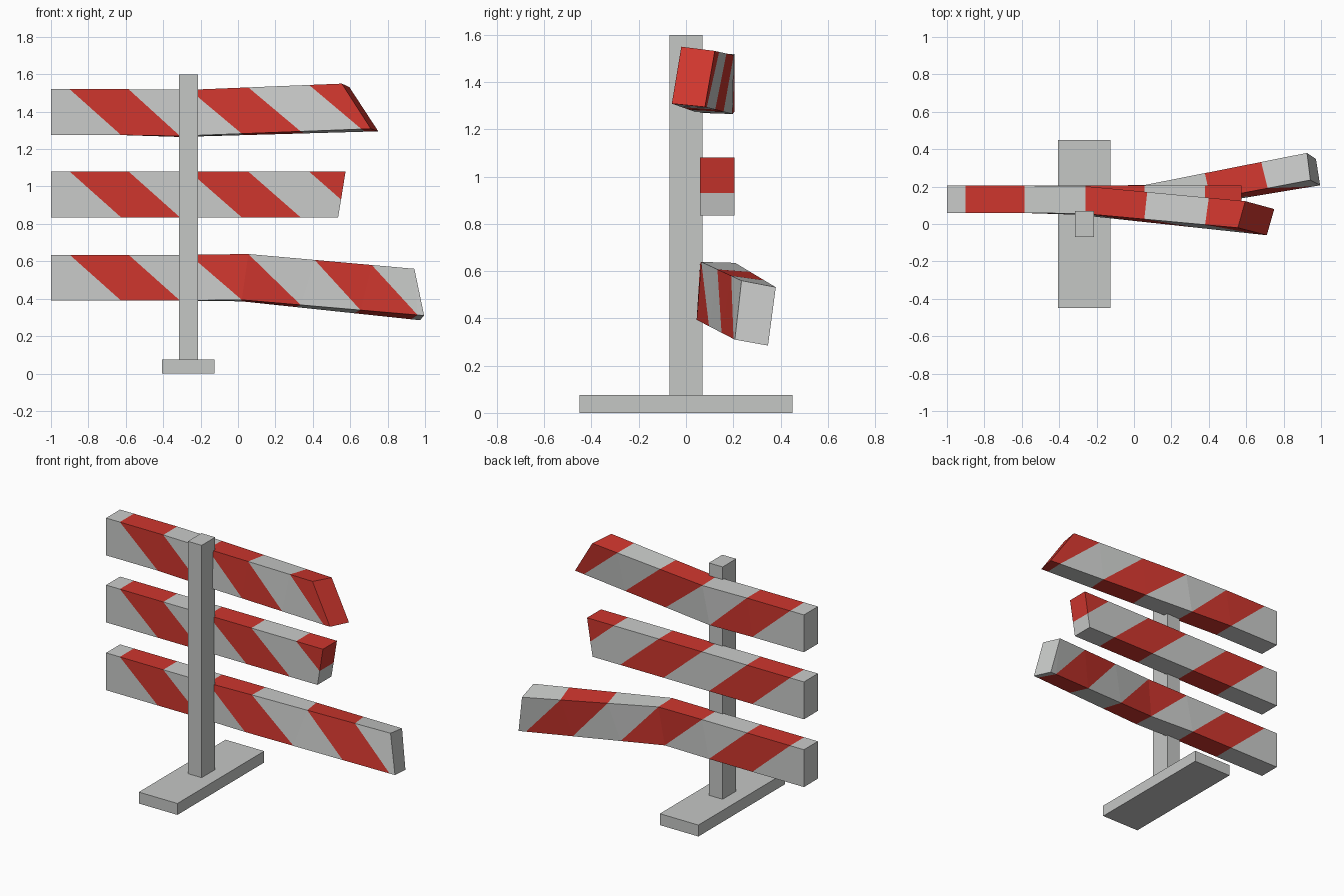
import bpy, bmesh
from mathutils import Vector

if "Cube" in bpy.data.objects:
    bpy.data.objects.remove(bpy.data.objects["Cube"])


def material(name, rgb):
    m = bpy.data.materials.new(name)
    m.diffuse_color = (*rgb, 1)
    m.use_nodes = True
    m.node_tree.nodes["Principled BSDF"].inputs["Base Color"].default_value = m.diffuse_color
    return m


GREY = material("post grey", (0.56, 0.57, 0.56))
PALE = material("board grey", (0.59, 0.60, 0.59))
RED = material("stripe red", (0.62, 0.037, 0.027))


def finish(name, bm, mats):
    mesh = bpy.data.meshes.new(name)
    bmesh.ops.recalc_face_normals(bm, faces=bm.faces)
    bm.to_mesh(mesh)
    bm.free()
    for m in mats:
        mesh.materials.append(m)
    bpy.context.collection.objects.link(bpy.data.objects.new(name, mesh))


def box(name, lo, hi):
    bm = bmesh.new()
    bmesh.ops.create_cube(bm, size=1)
    for v in bm.verts:
        v.co = [(a + b) / 2 + c * (b - a) for a, b, c in zip(lo, hi, v.co)]
    finish(name, bm, [GREY])


def board(name, rings):
    """rings: (top front, top back, bottom back, bottom front); colours alternate."""
    bm = bmesh.new()

    def face(pts, mat):
        pts = [Vector(p) for p in pts]
        pts = [p for i, p in enumerate(pts) if (p - pts[i - 1]).length > 1e-5]
        if len(pts) > 2:
            bm.faces.new([bm.verts.new(p) for p in pts]).material_index = mat

    colours = []
    for i, (a, b) in enumerate(zip(rings, rings[1:])):
        col = b[4]
        # front and back split along the bend diagonal
        for t, u in ((0, 3), (1, 2)):
            face([a[t], b[t], a[u]], col)
            face([b[t], b[u], a[u]], col)
        face([a[0], a[1], b[1], b[0]], col)
        face([a[3], a[2], b[2], b[3]], col)
    face(rings[0][:4], 0)
    face(rings[-1][:4], rings[-1][4])
    bmesh.ops.remove_doubles(bm, verts=bm.verts, dist=1e-4)
    finish(name, bm, [PALE, RED])


YF, YB, H = 0.06, 0.205, 0.245


def straight(xt, xb, z, col, zb=None):
    zb = z if zb is None else zb
    return ((xt, YF, z + H), (xt, YB, z + H), (xb, YB, zb), (xb, YF, zb), col)


def bent(xt, xb, z, col, bend, dips, end, skew):
    """Ring on a board that turns at x = bend (top, bottom) towards its end quad."""
    pts = []
    for i, p in enumerate(straight(xt, xb, z, col)[:4]):
        bx, p, e = bend[i > 1], Vector(p), Vector(end[i])
        if p.x > bx - 0.01:
            x = p.x + (skew * min(1, max(0, p.x - bx) / 0.4) if i in (1, 2) else 0)
            b = Vector((bx, p.y + dips[i][0], p.z + dips[i][1]))
            p = b.lerp(e, (x - bx) / (e.x - bx))
        pts.append(p)
    return (*pts, col)


# base and post
box("base", (-0.405, -0.45, 0), (-0.125, 0.45, 0.075))
box("post", (-0.315, -0.07, 0.07), (-0.215, 0.07, 1.6))

# diagonal stripe edges shared by the boards: top x, bottom x, colour to the left
STRIPES = [(-1, -1, 0), (-0.9, -0.625, 0), (-0.585, -0.31, 1),
           (-0.26, 0.02, 0), (0.055, 0.335, 1)]

# middle board, straight with a slanted broken end that crosses a stripe
z = 0.835
board("middle_board", [straight(a, b, z, c) for a, b, c in STRIPES] + [
    straight(0.38, 0.535, z, 0),
    straight(0.38, 0.551, z, 0, 0.93),
    straight(0.575, 0.551, z, 1, 0.93)])

# top board, turned forward and up
end = ((0.555, -0.02, 1.55), (0.595, 0.122, 1.532), (0.75, 0.08, 1.295), (0.71, -0.06, 1.309))
dips = ((-0.005, -0.003), (-0.003, -0.006), (-0.008, -0.010), (-0.010, -0.005))
board("top_board", [bent(a, b, 1.275, c, (-0.26, -0.31), dips, end, 0.02)
                    for a, b, c in STRIPES + [(0.38, 0.66, 0)]] + [(*end, 1)])

# bottom board, turned back and down
end = ((0.943, 0.235, 0.56), (0.925, 0.38, 0.532), (0.973, 0.347, 0.285), (0.995, 0.207, 0.31))
dips = ((0.005, 0.004), (0.003, 0.0), (-0.013, -0.004), (-0.015, 0.004))
board("bottom_board", [bent(a, b, 0.39, c, (0.055, 0.02), dips, end, -0.035)
                       for a, b, c in STRIPES + [(0.41, 0.655, 0), (0.715, 0.96, 1)]] + [(*end, 0)])
